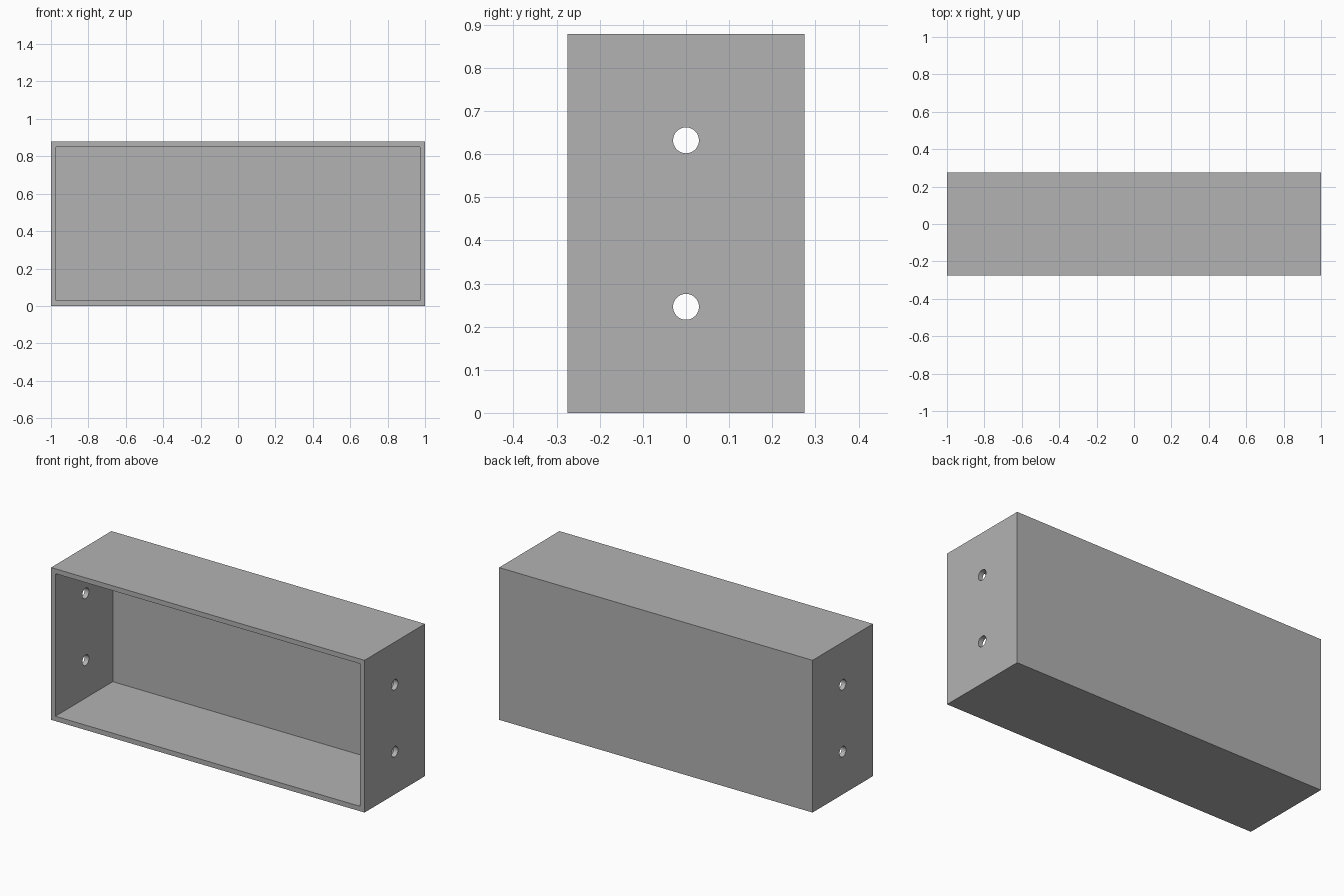
import bpy
import math

WIDTH, DEPTH, HEIGHT = 2.0, 0.55, 0.878
WALL = 0.028
HOLE_RADIUS = 0.03
HOLE_SPREAD = 0.193   # hole distance above and below mid height
MID = HEIGHT / 2

old = bpy.data.objects.get("Cube")
if old:
    bpy.data.objects.remove(old, do_unlink=True)


def make_material(name, colour):
    mat = bpy.data.materials.new(name)
    mat.use_nodes = True
    mat.diffuse_color = colour
    mat.node_tree.nodes["Principled BSDF"].inputs["Base Color"].default_value = colour
    return mat


def box(name, size, centre):
    bpy.ops.mesh.primitive_cube_add(size=1, location=centre)
    obj = bpy.context.object
    obj.name = name
    obj.scale = size
    bpy.ops.object.transform_apply(location=True, rotation=False, scale=True)
    return obj


def cut(target, cutter):
    cutter.hide_render = True
    mod = target.modifiers.new("cut", "BOOLEAN")
    mod.operation = "DIFFERENCE"
    mod.solver = "EXACT"
    mod.object = cutter
    bpy.ops.object.select_all(action="DESELECT")
    bpy.context.view_layer.objects.active = target
    target.select_set(True)
    bpy.ops.object.modifier_apply(modifier=mod.name)
    bpy.data.objects.remove(cutter, do_unlink=True)


# Outer casing
casing = box("open_box", (WIDTH, DEPTH, HEIGHT), (0, 0, MID))

# Cavity, open at the front, leaving the back wall
cavity = box("cavity_cutter",
             (WIDTH - 2 * WALL, DEPTH, HEIGHT - 2 * WALL), (0, -WALL, MID))
cut(casing, cavity)

# Two screw holes through each end wall
for side in (-1, 1):
    for level in (-1, 1):
        bpy.ops.mesh.primitive_cylinder_add(
            vertices=48, radius=HOLE_RADIUS, depth=4 * WALL,
            location=(side * (WIDTH - WALL) / 2, 0, MID + level * HOLE_SPREAD),
            rotation=(0, math.pi / 2, 0))
        cut(casing, bpy.context.object)

# Plain grey finish, smooth only inside the holes
casing.data.materials.clear()
casing.data.materials.append(make_material("plain_grey", (0.448, 0.448, 0.448, 1)))
for face in casing.data.polygons:
    face.material_index = 0
bpy.ops.object.select_all(action="DESELECT")
casing.select_set(True)
bpy.context.view_layer.objects.active = casing
bpy.ops.object.shade_smooth_by_angle(angle=math.radians(30))
